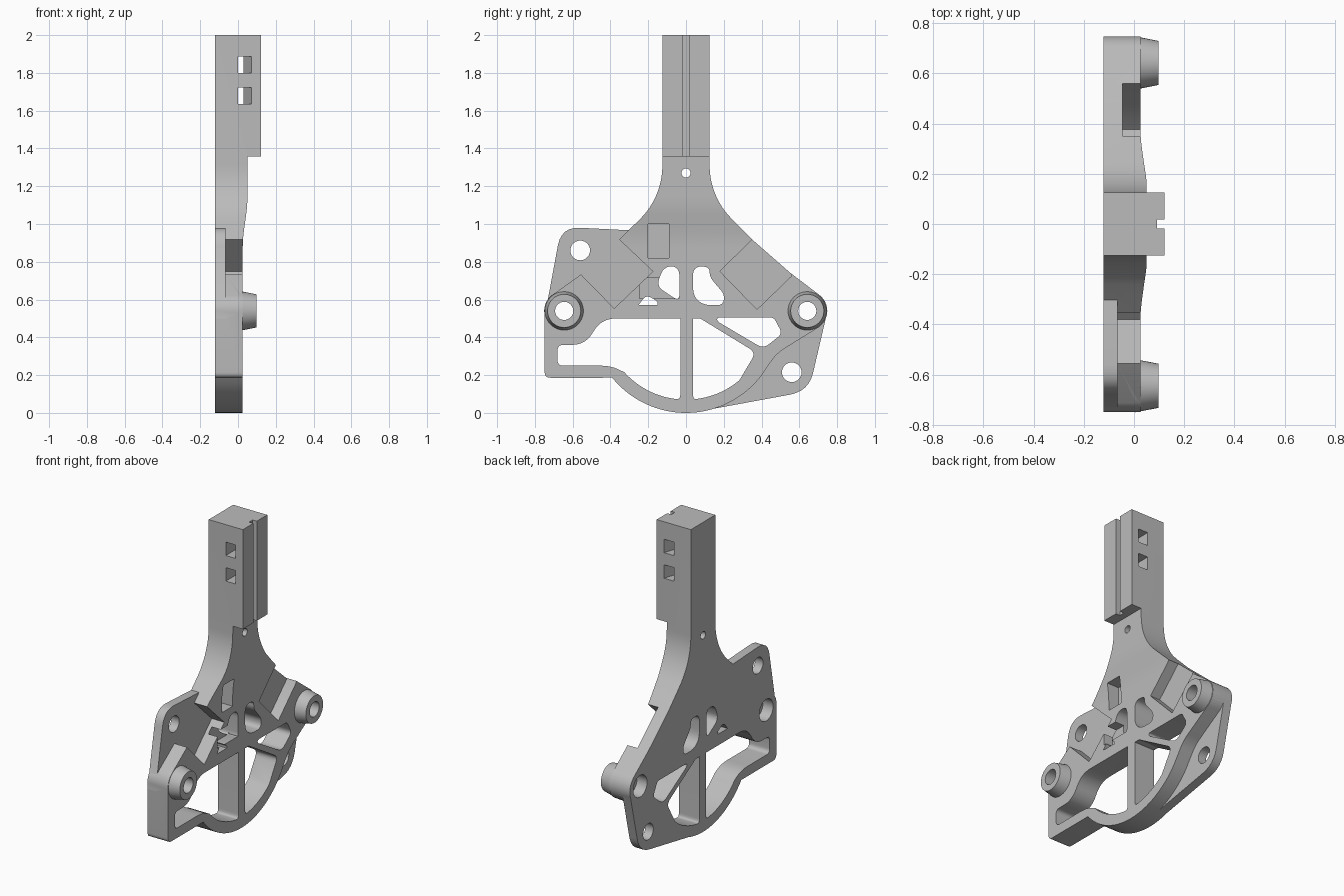
import bpy, bmesh
from math import sin, cos, radians
from mathutils import Vector

cube = bpy.data.objects.get("Cube")
if cube:
    bpy.data.objects.remove(cube, do_unlink=True)

BACK, FACE, STEP, FRONT = -0.122, 0.025, 0.05, 0.122
FLANGE = -0.065

grey = bpy.data.materials.new("plain grey")
grey.use_nodes = True
grey.diffuse_color = (0.5, 0.5, 0.5, 1)
grey.node_tree.nodes["Principled BSDF"].inputs["Base Color"].default_value = (0.5, 0.5, 0.5, 1)


def arc(cu, cv, r, start, end, steps=12):
    angles = [radians(start + (end - start) * i / steps) for i in range(steps + 1)]
    return [(cu + r * cos(a), cv + r * sin(a)) for a in angles]


def fillet(points, steps=6):
    """Round each corner that carries a third value, its setback."""
    out = []
    for i, p in enumerate(points):
        c = Vector(p[:2])
        if len(p) < 3:
            out.append(c)
            continue
        ends = []
        for q in (points[i - 1], points[(i + 1) % len(points)]):
            d = Vector(q[:2]) - c
            ends.append(c + d.normalized() * min(p[2], d.length * 0.49))
        for k in range(steps + 1):
            t = k / steps
            out.append(ends[0] * (1 - t) ** 2 + c * 2 * t * (1 - t) + ends[1] * t * t)
    return out


def prism(name, points, lo, hi, axis="x"):
    place = {"x": lambda u, v, w: (w, u, v),
             "y": lambda u, v, w: (u, w, v),
             "z": lambda u, v, w: (u, v, w)}[axis]
    bm = bmesh.new()
    base = bm.faces.new([bm.verts.new(place(p[0], p[1], lo)) for p in fillet(points)])
    new = bmesh.ops.extrude_face_region(bm, geom=[base])["geom"]
    bmesh.ops.translate(bm, vec=place(0, 0, hi - lo),
                        verts=[g for g in new if isinstance(g, bmesh.types.BMVert)])
    bmesh.ops.recalc_face_normals(bm, faces=bm.faces)
    return finish(name, bm)


def cone(name, y, z, r0, r1, lo, hi):
    bm = bmesh.new()
    rings = [[bm.verts.new((x, p[0], p[1])) for p in arc(y, z, r, 0, 360, 40)[:-1]]
             for x, r in ((lo, r0), (hi, r1))]
    for ring in rings:
        bm.faces.new(ring)
    for i in range(40):
        bm.faces.new((rings[0][i - 1], rings[0][i], rings[1][i], rings[1][i - 1]))
    bmesh.ops.recalc_face_normals(bm, faces=bm.faces)
    return finish(name, bm)


def finish(name, bm):
    mesh = bpy.data.meshes.new(name)
    bm.to_mesh(mesh)
    bm.free()
    mesh.materials.append(grey)
    obj = bpy.data.objects.new(name, mesh)
    bpy.context.collection.objects.link(obj)
    return obj


def combine(target, tool, operation):
    mod = target.modifiers.new(tool.name, "BOOLEAN")
    mod.operation, mod.object, mod.solver = operation, tool, "EXACT"
    bpy.context.view_layer.objects.active = target
    bpy.ops.object.modifier_apply(modifier=mod.name)
    bpy.data.objects.remove(tool, do_unlink=True)


def rect(a, b, c, d):
    return [(a, c), (b, c), (b, d), (a, d)]


# Main body: side outline, with the left seat notch cut into it
outline = ([(0.125, 2)] + arc(0.525, 1.31, 0.4, 180, 225)
           + [(0.35, 0.918), (0.55, 0.743)]
           + arc(0.642, 0.54, 0.106, 52, -55)
           + [(0.48, 0.315, 0.05)]
           + arc(0, 0.503, 0.503, -38, -141, 32)
           + [(-0.43, 0.186, 0.03), (-0.748, 0.186, 0.03)]
           + arc(-0.645, 0.54, 0.105, 180, 130)
           + [(-0.556, 0.733), (-0.38, 0.553), (-0.175, 0.749), (-0.354, 0.918)]
           + arc(-0.525, 1.31, 0.4, -45, 0) + [(-0.125, 2)])
bracket = prism("bracket", outline, BACK - 0.1, FRONT + 0.1)

# Thickness profile: thin base, sloped shoulder, thick post
profile = [(BACK, -0.1), (FACE, -0.1), (FACE, 0.92, 0.05), (STEP, 1.1, 0.05),
           (STEP, 1.357), (FRONT, 1.357), (FRONT, 2), (BACK, 2)]
combine(bracket, prism("thickness", profile, -1, 1, "y"), "INTERSECT")

# Thin flanges behind the body
flanges = {
    "upper_flange": [(-0.75, 0.5), (-0.66, 0.985, 0.1), (-0.286, 0.966), (-0.1, 0.75), (-0.3, 0.45)],
    "lower_flange": [(0.747, 0.53), (0.65, 0.115, 0.1), (0.07, 0.008), (0.1, 0.2), (0.5, 0.5)],
}
for name, points in flanges.items():
    combine(bracket, prism(name, points, BACK, FLANGE), "UNION")

# Tapered bosses
for y in (-0.645, 0.642):
    combine(bracket, cone("boss", y, 0.54, 0.106, 0.088, FACE - 0.02, 0.097), "UNION")

# Openings through the plate
openings = {
    "large_opening": [(-0.03, 0.5), (-0.45, 0.5, 0.08), (-0.53, 0.36, 0.09), (-0.68, 0.36, 0.03),
                      (-0.68, 0.25, 0.03), (-0.4, 0.25, 0.06)]
                     + arc(0, 0.51, 0.44, 222, 262) + [(-0.03, 0.072, 0.03)],
    "arched_opening": [(0.037, 0.5), (0.075, 0.5), (0.37, 0.32, 0.04)]
                      + arc(0, 0.51, 0.44, -50, -81) + [(0.037, 0.072, 0.03)],
    "slanted_opening": [(0.165, 0.505, 0.02), (0.465, 0.505, 0.02), (0.51, 0.42, 0.03),
                        (0.41, 0.34, 0.04), (0.165, 0.485, 0.02)],
    "right_pear": [(0.037, 0.775, 0.05), (0.125, 0.775, 0.05), (0.125, 0.72, 0.03),
                   (0.205, 0.625, 0.03), (0.195, 0.57, 0.03), (0.09, 0.57, 0.05), (0.037, 0.62, 0.05)],
    "left_pear": [(-0.035, 0.775, 0.05), (-0.12, 0.775, 0.05), (-0.155, 0.67, 0.04),
                  (-0.05, 0.6, 0.03), (-0.035, 0.61, 0.02)],
    "small_opening": [(-0.25, 0.572), (-0.21, 0.625, 0.03), (-0.15, 0.59, 0.02), (-0.15, 0.572)],
}
for name, points in openings.items():
    combine(bracket, prism(name, points, -0.3, 0.3), "DIFFERENCE")

# Recesses in the front face
seat = [(0.35, 0.918), (0.18, 0.749), (0.376, 0.548), (0.556, 0.722), (0.6, 0.85), (0.45, 1)]
combine(bracket, prism("right_seat", seat, -0.045, 0.3), "DIFFERENCE")
combine(bracket, prism("tall_recess", rect(-0.2, -0.09, 0.82, 1), -0.05, 0.3), "DIFFERENCE")
combine(bracket, prism("wide_recess", rect(-0.245, -0.037, 0.605, 0.715), -0.04, 0.3), "DIFFERENCE")

# Round holes, with wider bores behind the bosses
holes = [(-0.56, 0.86, 0.052), (0.56, 0.215, 0.052), (0, 1.27, 0.024),
         (-0.645, 0.54, 0.048), (0.642, 0.54, 0.048)]
for y, z, r in holes:
    combine(bracket, cone("hole", y, z, r, r, -0.3, 0.3), "DIFFERENCE")
for y, z, r in holes[3:]:
    combine(bracket, cone("bore", y, z, 0.07, 0.07, -0.3, -0.05), "DIFFERENCE")

# Post groove and pinched strap slots
combine(bracket, prism("groove", rect(0.092, 0.3, -0.018, 0.018), 1.3, 2.1, "z"), "DIFFERENCE")
slot = [(0, -0.13), (0.072, -0.13), (0.028, 0), (0.072, 0.13), (0, 0.13)]
for z in (1.635, 1.8):
    combine(bracket, prism("slot", slot, z, z + 0.087, "z"), "DIFFERENCE")

bpy.ops.object.select_all(action="DESELECT")
bracket.select_set(True)
bpy.context.view_layer.objects.active = bracket
bpy.ops.object.shade_smooth_by_angle(angle=radians(30))
